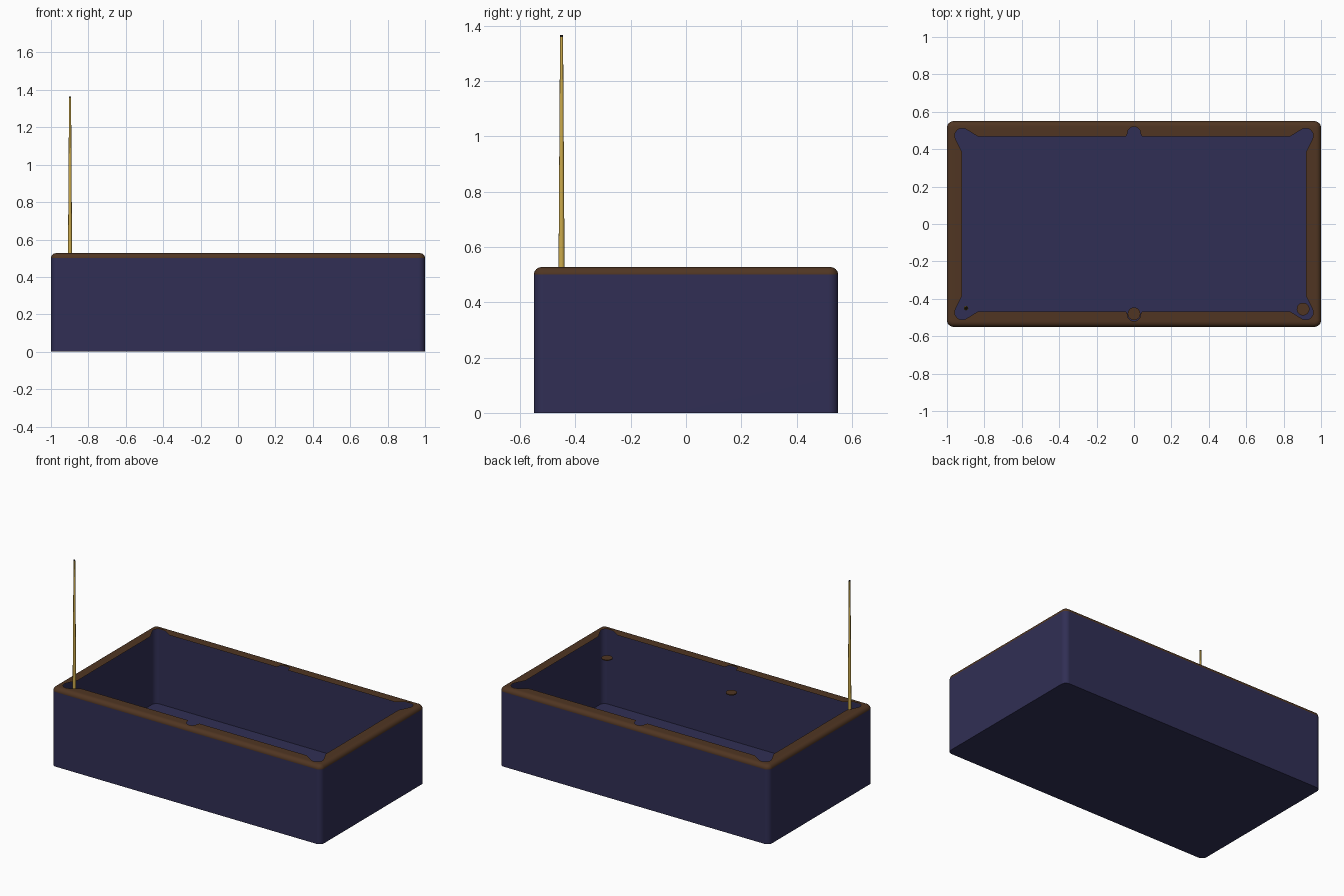
import bpy, bmesh
from math import cos, sin, radians

cube = bpy.data.objects.get("Cube")
if cube:
    bpy.data.objects.remove(cube, do_unlink=True)


def material(name, rgb):
    mat = bpy.data.materials.new(name)
    mat.use_nodes = True
    mat.diffuse_color = (*rgb, 1)
    bsdf = mat.node_tree.nodes["Principled BSDF"]
    bsdf.inputs["Base Color"].default_value = (*rgb, 1)
    bsdf.inputs["Roughness"].default_value = 0.7
    return mat


navy = material("navy cloth", (0.03, 0.028, 0.09))
brown = material("brown wood", (0.08, 0.036, 0.016))
gold = material("golden wood", (0.6, 0.4, 0.07))
dark = material("dark tip", (0.02, 0.015, 0.012))


def arc(cx, cy, r, start, end, steps):
    angles = [radians(start + (end - start) * i / steps) for i in range(steps + 1)]
    return [(cx + r * cos(a), cy + r * sin(a)) for a in angles]


def finish(bm, name, mats, angle=30):
    mesh = bpy.data.meshes.new(name)
    bm.to_mesh(mesh)
    bm.free()
    obj = bpy.data.objects.new(name, mesh)
    bpy.context.collection.objects.link(obj)
    for m in mats:
        mesh.materials.append(m)
    bpy.ops.object.select_all(action='DESELECT')
    obj.select_set(True)
    bpy.context.view_layer.objects.active = obj
    bpy.ops.object.shade_smooth_by_angle(angle=radians(angle))
    return obj


def add_ring(bm, points, z):
    return [bm.verts.new((x, y, z)) for x, y in points]


def bridge(bm, low, high, index=0):
    n = len(low)
    for i in range(n):
        j = (i + 1) % n
        bm.faces.new((low[i], low[j], high[j], high[i])).material_index = index


def rounded_rectangle(inset):
    hx, hy, r = 1 - 0.035, 0.55 - 0.035, 0.035 - inset
    points = []
    for sx, sy, start in ((1, 1, 0), (-1, 1, 90), (-1, -1, 180), (1, -1, 270)):
        points += arc(sx * hx, sy * hy, r, start, start + 90, 6)
    return points


def pocketed_opening():
    # One quarter: flared corner pocket, straight cushion, half a side pocket
    quarter = [(0.92, 0.385)] + arc(0.918, 0.472, 0.04, -30, 120, 12)
    quarter += [(0.835, 0.468), (0.042, 0.468)] + arc(0, 0.485, 0.035, 0, 90, 6)
    half = quarter + [(-x, y) for x, y in reversed(quarter[:-1])]
    return half + [(-x, -y) for x, y in half]


# Table body: thin-walled box, rounded wooden rim, top sheet with pocket cutouts
WALL, ROUND = 0.5, 0.027
bm = bmesh.new()
floor = add_ring(bm, rounded_rectangle(0), 0)
bm.faces.new(list(reversed(floor)))
previous = add_ring(bm, rounded_rectangle(0), WALL)
bridge(bm, floor, previous)
for step in range(1, 7):
    a = radians(step * 15)
    ring = add_ring(bm, rounded_rectangle(ROUND * (1 - cos(a))), WALL + ROUND * sin(a))
    bridge(bm, previous, ring, 1)
    previous = ring
opening = add_ring(bm, pocketed_opening(), WALL + ROUND)
edges = []
for loop in (previous, opening):
    for i, v in enumerate(loop):
        w = loop[(i + 1) % len(loop)]
        edges.append(bm.edges.get((v, w)) or bm.edges.new((v, w)))
filled = bmesh.ops.triangle_fill(bm, edges=edges, use_beauty=True, normal=(0, 0, 1))
for f in filled["geom"]:
    if isinstance(f, bmesh.types.BMFace):
        f.material_index = 1
        f.normal_update()
        if f.normal.z < 0:
            f.normal_flip()
body = finish(bm, "table_body", [navy, brown])
weighted = body.modifiers.new("weighted normals", 'WEIGHTED_NORMAL')
weighted.keep_sharp = True

# Pocket discs hanging below the rim
for name, x, y in (("side_pocket_disc", 0, -0.48), ("corner_pocket_disc", 0.904, -0.455)):
    bm = bmesh.new()
    low = add_ring(bm, arc(x, y, 0.034, 0, 345, 23), 0.358)
    high = add_ring(bm, arc(x, y, 0.034, 0, 345, 23), 0.364)
    bridge(bm, low, high)
    bm.faces.new(list(reversed(low)))
    bm.faces.new(high)
    finish(bm, name, [brown])

# Tapered cue standing in the front right pocket, with a dark tip
bm = bmesh.new()
rings = [add_ring(bm, arc(-0.898, -0.45, r, 0, 330, 11), z)
         for r, z in ((0.012, 0.36), (0.0055, 1.36), (0.005, 1.366))]
bridge(bm, rings[0], rings[1], 0)
bridge(bm, rings[1], rings[2], 1)
bm.faces.new(list(reversed(rings[0])))
bm.faces.new(rings[2]).material_index = 1
finish(bm, "cue", [gold, dark], 35)
